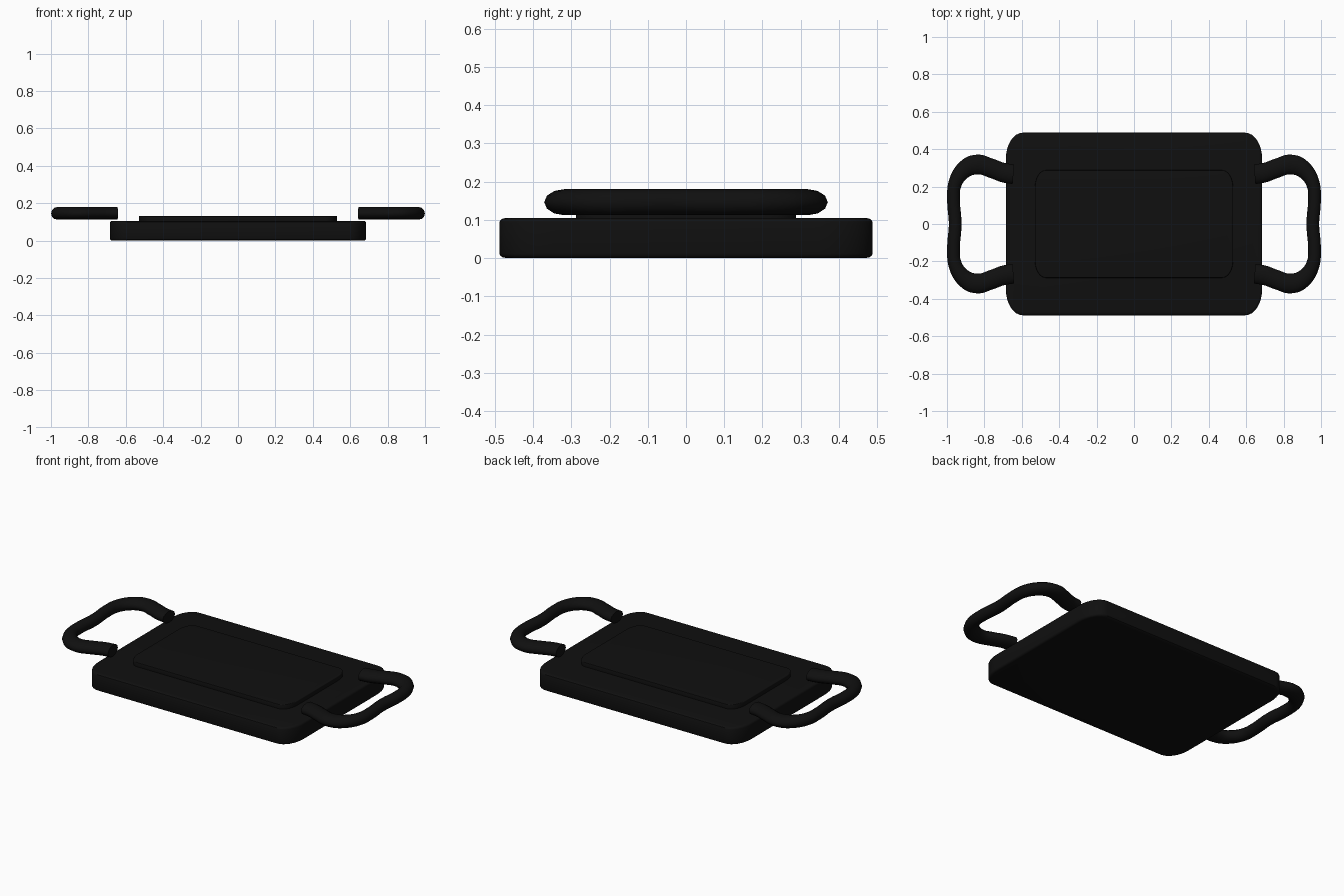
import bpy
import bmesh

STRETCH = 1.55  # depth stretch that gives oval corners and handle sections

cube = bpy.data.objects.get("Cube")
if cube:
    bpy.data.objects.remove(cube)

iron = bpy.data.materials.new("black cast iron")
iron.use_nodes = True
iron.diffuse_color = (0.005, 0.005, 0.005, 1)
shader = iron.node_tree.nodes["Principled BSDF"]
shader.inputs["Base Color"].default_value = iron.diffuse_color
shader.inputs["Roughness"].default_value = 0.6


def link(name, data):
    obj = bpy.data.objects.new(name, data)
    bpy.context.collection.objects.link(obj)
    data.materials.append(iron)
    return obj


def rounded_slab(name, half_x, half_y, z0, z1, corner, edge):
    """Slab with rounded upright corners and softly rounded rims."""
    bm = bmesh.new()
    bmesh.ops.create_cube(bm, size=2)
    for v in bm.verts:
        v.co.x *= half_x
        v.co.y *= half_y / STRETCH
        v.co.z = z1 if v.co.z > 0 else z0
    upright = [e for e in bm.edges if abs(e.verts[0].co.z - e.verts[1].co.z) > 0.001]
    bmesh.ops.bevel(bm, geom=upright, offset=corner, offset_type='OFFSET',
                    segments=8, profile=0.5, affect='EDGES')
    rims = [e for e in bm.edges
            if any(len(f.verts) > 4 for f in e.link_faces)]
    bmesh.ops.bevel(bm, geom=rims, offset=edge, offset_type='OFFSET',
                    segments=3, profile=0.5, affect='EDGES')
    for v in bm.verts:
        v.co.y *= STRETCH
    bmesh.ops.recalc_face_normals(bm, faces=bm.faces)
    mesh = bpy.data.meshes.new(name)
    bm.to_mesh(mesh)
    bm.free()
    obj = link(name, mesh)
    bpy.context.view_layer.objects.active = obj
    obj.select_set(True)
    bpy.ops.object.shade_smooth_by_angle(angle=0.6)
    obj.select_set(False)


# Base and raised cooking surface
rounded_slab("base_plate", 0.685, 0.488, 0, 0.105, 0.09, 0.012)
rounded_slab("raised_plate", 0.53, 0.288, 0.09, 0.132, 0.06, 0.004)

# Bent loop handles, half of the path from plate to middle of the grip
half_path = [(0.645, 0.266), (0.70, 0.275), (0.76, 0.297), (0.84, 0.318),
             (0.915, 0.285), (0.959, 0.21), (0.965, 0.13)]
path = half_path + [(0.956, 0)] + [(x, -y) for x, y in reversed(half_path)]

for side, name in ((1, "left_handle"), (-1, "right_handle")):
    curve = bpy.data.curves.new(name, 'CURVE')
    curve.dimensions = '3D'
    curve.bevel_depth = 0.034
    curve.bevel_resolution = 4
    curve.resolution_u = 6
    curve.use_fill_caps = True
    spline = curve.splines.new('BEZIER')
    spline.bezier_points.add(len(path) - 1)
    for point, (x, y) in zip(spline.bezier_points, path):
        point.co = (side * x, y / STRETCH, 0.146)
        point.handle_left_type = point.handle_right_type = 'AUTO'
    spline.use_smooth = True
    handle = link(name, curve)
    handle.scale.y = STRETCH
